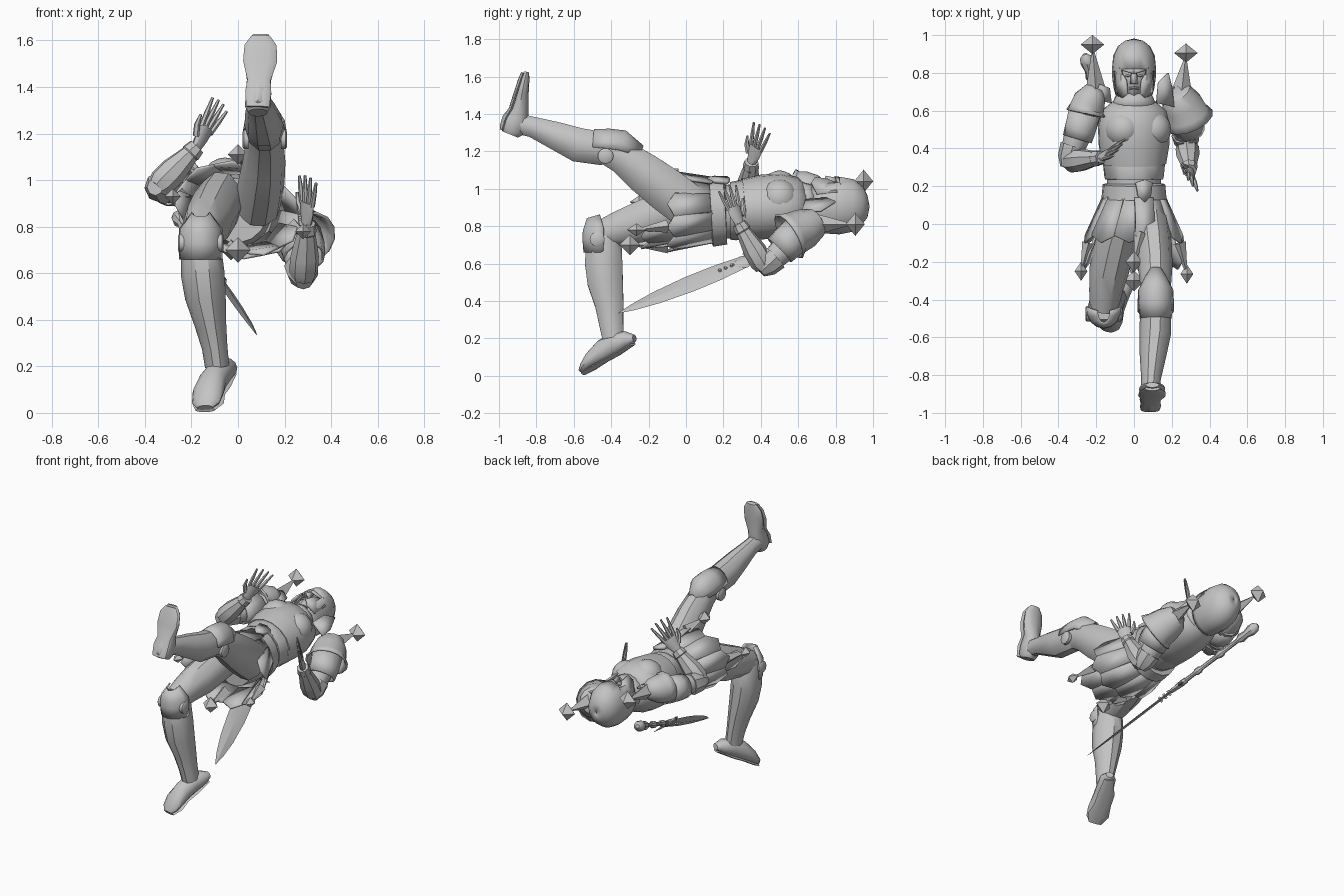
import bpy, bmesh, math
from mathutils import Vector as V, Matrix

if "Cube" in bpy.data.objects:
    bpy.data.objects.remove(bpy.data.objects["Cube"])

steel = bpy.data.materials.new("grey steel")
steel.use_nodes = True
GREY = (0.55, 0.55, 0.55, 1)
steel.diffuse_color = GREY
steel.node_tree.nodes["Principled BSDF"].inputs["Base Color"].default_value = GREY

# Torso frame: rolled so the right shoulder is high
ROLL = math.radians(17)
L = V((math.cos(ROLL), 0, -math.sin(ROLL)))
U = V((0, 1, 0))
F = L.cross(U)
X = V((1, 0, 0))
Y = V((0, 1, 0))


def finish(name, bm, thick=0, angle=38):
    bmesh.ops.recalc_face_normals(bm, faces=bm.faces)
    me = bpy.data.meshes.new(name)
    bm.to_mesh(me)
    bm.free()
    me.materials.append(steel)
    ob = bpy.data.objects.new(name, me)
    bpy.context.collection.objects.link(ob)
    if thick:
        m = ob.modifiers.new("thickness", 'SOLIDIFY')
        m.thickness = thick
        m.offset = 0
    bpy.ops.object.select_all(action='DESELECT')
    ob.select_set(True)
    bpy.context.view_layer.objects.active = ob
    bpy.ops.object.shade_smooth_by_angle(angle=math.radians(angle))
    return ob


def loft(name, stations, side=X, n=12, arc=None, thick=0, cut=None, angle=38):
    """Skin elliptical sections (x, y, z, half_width[, half_depth]); arc in degrees leaves it open."""
    bm = bmesh.new()
    pts = [V(s[:3]) for s in stations]
    rings = []
    for i, s in enumerate(stations):
        t = (pts[min(i + 1, len(pts) - 1)] - pts[max(i - 1, 0)]).normalized()
        w = (side - t * side.dot(t)).normalized()
        d = w.cross(t)
        a, b = s[3], s[4] if len(s) > 4 else s[3]
        if arc:
            angs = [math.radians(arc[0] + (arc[1] - arc[0]) * k / n) for k in range(n + 1)]
        else:
            angs = [2 * math.pi * k / n for k in range(n)]
        rings.append([bm.verts.new(pts[i] + w * a * math.cos(q) + d * b * math.sin(q)) for q in angs])
    m = len(rings[0])
    for r, q in zip(rings, rings[1:]):
        for k in range(m - 1 if arc else m):
            j = (k + 1) % m
            bm.faces.new((r[k], r[j], q[j], q[k]))
    if not arc and not thick:
        bm.faces.new(rings[0])
        bm.faces.new(rings[-1])
    if cut:
        bm.normal_update()
        bmesh.ops.delete(bm, geom=[f for f in bm.faces if cut(f.calc_center_median())], context='FACES')
    return finish(name, bm, thick, angle)


def plate(name, corners, thick=0.012):
    bm = bmesh.new()
    bm.faces.new([bm.verts.new(c) for c in corners])
    return finish(name, bm, thick)


def ball(name, c, axes, size):
    bm = bmesh.new()
    rot = Matrix(axes).transposed().to_4x4()
    bmesh.ops.create_uvsphere(bm, u_segments=16, v_segments=10, radius=1,
                              matrix=Matrix.Translation(c) @ rot @ Matrix.Diagonal((*size, 1)))
    return finish(name, bm)


def gem(name, c, r, h, root, base):
    """Four-sided charm at the end of a tapering strap."""
    c, root = V(c), V(root)
    loft(name, [(*(c - Y * h), .001), (*c, r), (*(c + Y * h), .001)], n=4, angle=10)
    loft(name + "_strap", [(*root, base), (*(c + (root - c) * .15), .008)], n=4, angle=10)


def at(y, z, l=0, f=0):
    return V((0, y, z)) + L * l + F * f


# Torso
def trunk(name, rows, n=16, **kw):
    return loft(name, [(0, *r) for r in rows], L, n, **kw)


trunk("waist", [(-.04, .87, .13, .14), (.08, .87, .15, .16), (.2, .875, .145, .145),
                (.28, .885, .145, .14), (.36, .89, .16, .15)])
trunk("abdomen_plate", [(.235, .88, .154, .152), (.25, .88, .158, .157), (.33, .89, .167, .163), (.34, .89, .15, .15)])
trunk("breastplate", [(.31, .89, .155, .15), (.32, .89, .172, .165), (.42, .903, .19, .172), (.52, .912, .195, .17),
                      (.6, .915, .175, .145), (.645, .915, .12, .11), (.66, .92, .08, .08)])
trunk("belt", [(.13, .87, .15, .15), (.135, .87, .172, .182), (.21, .875, .165, .175), (.215, .875, .14, .14)])
for s, nm in ((1, "left"), (-1, "right")):
    ball(nm + "_chest_muscle", at(.5, .905, s * .08, .07), (L, U, F), (.1, .1, .102))
plate("belt_buckle", [at(.22, .872, -.045, .181), at(.235, .872, 0, .184), at(.22, .872, .045, .181),
                      at(.15, .872, .035, .186), at(.115, .872, 0, .188), at(.15, .872, -.035, .186)], .02)
trunk("collar", [(.62, .92, .12, .11), (.66, .92, .1, .1), (.69, .92, .085, .09)], thick=.012)
loft("neck", [(0, .62, .915, .07), (0, .74, .91, .06)])

# Skirt: overlapping tapered plates around the hips, two tiers
for tier, (y0, y1) in enumerate(((.15, -.06), (.0, -.2))):
    for k in range(10):
        q = math.radians(k * 36 + 18 * tier)
        if tier and math.sin(q) > .3:
            continue
        w0, w1 = math.radians(17), math.radians(19)
        a0, b0 = (.16, .165) if not tier else (.19, .165)
        a1, b1 = (.262, .19) if not tier else (.265, .175)
        row = lambda y, a, b, o: at(y, .872, a * math.cos(q + o), b * math.sin(q + o))
        plate(f"skirt_plate_{tier}_{k}", [row(y0, a0, b0, -w0), row(y0, a0, b0, w0), row(y1, a1, b1, w1),
                                          row(y1 - .04, a1 + .01, b1 + .01, 0), row(y1, a1, b1, -w1)])
plate("front_loin_panel", [at(.14, .872, -.05, .18), at(.14, .872, .05, .18), at(-.06, .872, .055, .21),
                           at(-.11, .872, 0, .215), at(-.06, .872, -.055, .21)])

# Charms on the skirt and shoulders
gem("left_skirt_charm", (.28, -.265, .78), .034, .05, (.24, -.1, .8), .035)
gem("right_skirt_charm", (-.28, -.25, .93), .034, .05, (-.24, -.1, .93), .035)
gem("front_skirt_charm", (.0, -.2, 1.11), .045, .055, (.04, -.05, 1.07), .04)
gem("rear_skirt_charm", (.0, -.3, .7), .055, .055, (-.03, -.1, .7), .045)
gem("left_shoulder_charm", (.275, .905, .81), .062, .05, (.25, .68, .81), .06)
gem("right_shoulder_charm", (-.22, .95, 1.04), .062, .05, (-.2, .68, 1.0), .06)

# Helmet, open at the face, with the face behind it
loft("helmet", [(0, .975, .905, .004, .005), (0, .965, .905, .045, .055), (0, .938, .905, .08, .1),
                (0, .89, .91, .104, .135), (0, .82, .91, .111, .148), (0, .77, .91, .109, .145),
                (0, .72, .905, .102, .14), (0, .685, .9, .092, .13)], -X, 20, thick=.012,
     cut=lambda c: c.z > 1.0 and c.y < .82 and abs(c.x) < .07)
loft("face", [(0, .84, .93, .08, .09), (0, .8, .93, .085, .105), (0, .74, .93, .075, .11),
              (0, .7, .94, .05, .1), (0, .68, .94, .03, .08)], -X, 12)
loft("mouth", [(-.025, .718, 1.03, .006), (0, .722, 1.045, .008), (.025, .718, 1.03, .006)], Y, 6)
for s, nm in ((1, "left"), (-1, "right")):
    plate(nm + "_nose_side", [(s * .012, .81, 1.04), (0, .81, 1.055), (0, .745, 1.068), (s * .018, .74, 1.035)], .008)
    plate(nm + "_brow", [(0, .795, 1.062), (s * .07, .815, 1.02), (s * .075, .828, 1.02), (0, .825, 1.058)])
    plate(nm + "_cheek_guard", [(s * .1, .81, .98), (s * .06, .79, 1.035), (s * .042, .76, 1.05),
                                (s * .035, .69, 1.06), (s * .06, .67, 1.03), (s * .095, .7, .97)])
    ball(nm + "_eye", V((s * .032, .785, 1.033)), (X, Y, V((0, 0, 1))), (.014, .006, .006))


# Arms
def hand(nm, wrist, tip, across, thumb):
    w, d, a = V(wrist), V(tip) - V(wrist), V(across)
    ln = d.length
    d.normalize()
    a = (a - d * a.dot(d)).normalized()
    loft(nm + "_palm", [(*w, .026, .02), (*(w + d * .05), .042, .018), (*(w + d * .1), .046, .014)], a, 8)
    for i in range(4):
        o = i - 1.5
        p = w + d * .09 + a * o * .024
        q = p + d * (ln - .09 - abs(o) * .012) + a * o * .016
        loft(f"{nm}_finger_{i}", [(*p, .012), (*p.lerp(q, .5), .011), (*q, .006)], a, 6)
    p = w + d * .04 + a * thumb * .035
    loft(nm + "_thumb", [(*p, .016), (*(p + d * .04 + a * thumb * .03), .013),
                         (*(p + d * .085 + a * thumb * .04), .006)], a, 6)


def arm(nm, shoulder, elbow, wrist, tip, across, thumb):
    s, e, w = V(shoulder), V(elbow), V(wrist)
    ref = (e - s).cross(w - e)
    loft(nm + "_upper_arm", [(*s, .075), (*s.lerp(e, .5), .073), (*s.lerp(e, .9), .056), (*s.lerp(e, 1.1), .035)], ref, 10)
    loft(nm + "_elbow_guard", [(*s.lerp(e, .72), .074), (*s.lerp(e, .95), .065), (*s.lerp(e, 1.12), .036)], ref, 8)
    loft(nm + "_vambrace", [(*e, .05), (*e.lerp(w, .12), .062), (*e.lerp(w, .4), .062),
                            (*e.lerp(w, .85), .04), (*e.lerp(w, 1), .034)], ref, 8)
    loft(nm + "_cuff", [(*e.lerp(w, .82), .038), (*e.lerp(w, .86), .045), (*e.lerp(w, 1.02), .038)], ref, 8)
    hand(nm, w, tip, across, thumb)


arm("left", (.25, .62, .77), (.28, .42, .58), (.295, .285, .81), (.3, .215, 1.02), (-.7, .9, .28), 1)
arm("right", (-.25, .62, .97), (-.345, .33, .97), (-.18, .35, 1.14), (-.07, .41, 1.34), (.72, 1.03, -.74), -1)
loft("left_pauldron", [(.2, .71, .83, .02), (.225, .685, .815, .08), (.255, .63, .785, .105),
                       (.28, .575, .76, .113), (.29, .55, .745, .132)], Y, 14, thick=.012)
loft("left_pauldron_lame", [(.26, .6, .765, .095), (.28, .54, .71, .09), (.285, .5, .67, .085)], Y, 12, thick=.01)
loft("right_pauldron", [(-.18, .72, 1.01, .02), (-.205, .695, 1.01, .06), (-.235, .65, 1.005, .083),
                        (-.25, .61, 1.0, .088), (-.255, .585, 1.0, .1)], Y, 14, thick=.012)
loft("right_pauldron_lame", [(-.26, .59, .98, .083), (-.285, .5, .97, .08), (-.3, .45, .97, .074)], Y, 12, thick=.01)
plate("left_neck_guard", [(.12, .64, .94), (.13, .75, .95), (.18, .8, .93), (.2, .72, .88), (.21, .62, .88)])
plate("right_neck_guard", [(-.12, .64, 1.0), (-.13, .72, 1.01), (-.18, .74, 1.04), (-.22, .66, 1.05)])


# Legs
def disc(name, c, axis, r):
    c, axis = V(c), V(axis).normalized()
    loft(name, [(*(c - axis * .012), r), (*(c + axis * .008), r), (*(c + axis * .014), r * .8)], Y, 14)


loft("left_thigh", [(.085, .02, .9, .1, .125), (.1, -.1, .99, .1, .125), (.112, -.22, 1.08, .092, .115),
                    (.115, -.34, 1.17, .08, .095), (.115, -.43, 1.21, .07, .08)], X, 10)
loft("left_greave", [(.115, -.38, 1.21, .072, .08), (.115, -.45, 1.215, .082, .093), (.112, -.58, 1.235, .084, .096),
                     (.1, -.7, 1.285, .07, .078), (.09, -.82, 1.33, .052, .058), (.085, -.91, 1.35, .05, .056)], X, 10)
loft("left_knee_cap", [(.115, -.5, 1.222, .08, .092), (.115, -.42, 1.215, .088, .102), (.115, -.35, 1.205, .088, .105),
                       (.115, -.25, 1.17, .035, .06)], X, 8, arc=(0, 180), thick=.01)
loft("left_boot", [(.085, -.94, 1.29, .042, .045), (.085, -.93, 1.315, .055, .07), (.088, -.91, 1.37, .055, .072),
                   (.09, -.89, 1.43, .052, .048), (.095, -.877, 1.51, .07, .036),
                   (.097, -.863, 1.58, .066, .026), (.097, -.852, 1.625, .035, .014)], X, 12)
loft("left_sole", [(.085, -.985, 1.315, .05, .012), (.087, -.965, 1.38, .056, .012), (.09, -.935, 1.43, .05, .012),
                   (.095, -.91, 1.51, .073, .012), (.097, -.887, 1.58, .069, .012), (.097, -.872, 1.62, .04, .01)], X, 12)

loft("right_thigh", [(-.07, .02, .92, .1, .125), (-.1, -.1, .875, .108, .125), (-.13, -.24, .82, .106, .118),
                     (-.15, -.36, .785, .088, .098), (-.16, -.45, .755, .075, .08)], X, 10)
loft("right_greave", [(-.16, -.44, .79, .074, .07), (-.16, -.44, .72, .086, .1), (-.152, -.44, .6, .094, .105),
                      (-.14, -.432, .5, .088, .1), (-.118, -.41, .38, .068, .08), (-.1, -.4, .28, .055, .068),
                      (-.09, -.39, .2, .052, .06)], X, 10)
loft("right_knee_cap", [(-.16, -.44, .66, .088, .103), (-.16, -.44, .73, .092, .109), (-.16, -.44, .79, .088, .108),
                        (-.16, -.46, .86, .035, .068)], X, 8, arc=(0, 180), thick=.01)
loft("right_boot", [(-.032, -.275, .2, .025, .02), (-.05, -.315, .195, .052, .045), (-.082, -.38, .17, .056, .062),
                    (-.108, -.44, .135, .06, .062), (-.128, -.5, .088, .07, .045), (-.138, -.54, .045, .062, .028),
                    (-.142, -.56, .022, .035, .015)], V((.9, -.3, 0)), 12)
loft("right_sole", [(-.032, -.285, .17, .03, .01), (-.082, -.37, .115, .055, .01), (-.108, -.435, .08, .055, .01),
                    (-.128, -.5, .04, .07, .01), (-.14, -.55, .012, .045, .01)], V((.9, -.3, 0)), 10)
for s in (1, -1):
    disc(f"left_knee_disc_{s}", (.115 + s * .082, -.43, 1.175), (s, 0, 0), .042)
    disc(f"right_knee_disc_{s}", (-.16 + s * .084, -.475, .73), (s, 0, 0), .04)

# Sword carried behind the back
TIP, END = V((.08, -.36, .335)), V((-.26, .9, .85))
EDGE = V((-.99, -.62, .85)).normalized()


def along(rows):
    return [(*TIP.lerp(END, r[0]), *r[1:]) for r in rows]


loft("blade", along([(0, .002, .001), (.06, .025, .004), (.16, .048, .007), (.3, .062, .008),
                     (.42, .06, .008), (.53, .046, .008)]), EDGE, 4, angle=15)
loft("blade_collar", along([(.49, .02, .012), (.53, .05, .018), (.56, .03, .02), (.58, .018, .018)]), EDGE, 8)
loft("grip", along([(.56, .014), (.63, .014), (.64, .022), (.66, .022), (.67, .014), (.76, .015), (.77, .024),
                    (.79, .024), (.8, .015), (.88, .014), (.9, .03), (.93, .024), (.96, .036), (.985, .032),
                    (1, .012)]), EDGE, 8)
FLAT = EDGE.cross(END - TIP).normalized()
for s in (1, -1):
    c = TIP.lerp(END, .56)
    loft(f"guard_spike_{s}", [(*c, .018, .012), (*(c + EDGE * s * .05 - Y * .01), .014, .01),
                              (*(c + EDGE * s * .09 + Y * .03), .002)], Y, 6)
    for k in range(3):
        disc(f"blade_stud_{s}_{k}", TIP.lerp(END, .43 + k * .025) + FLAT * s * .004, FLAT * s, .009)
